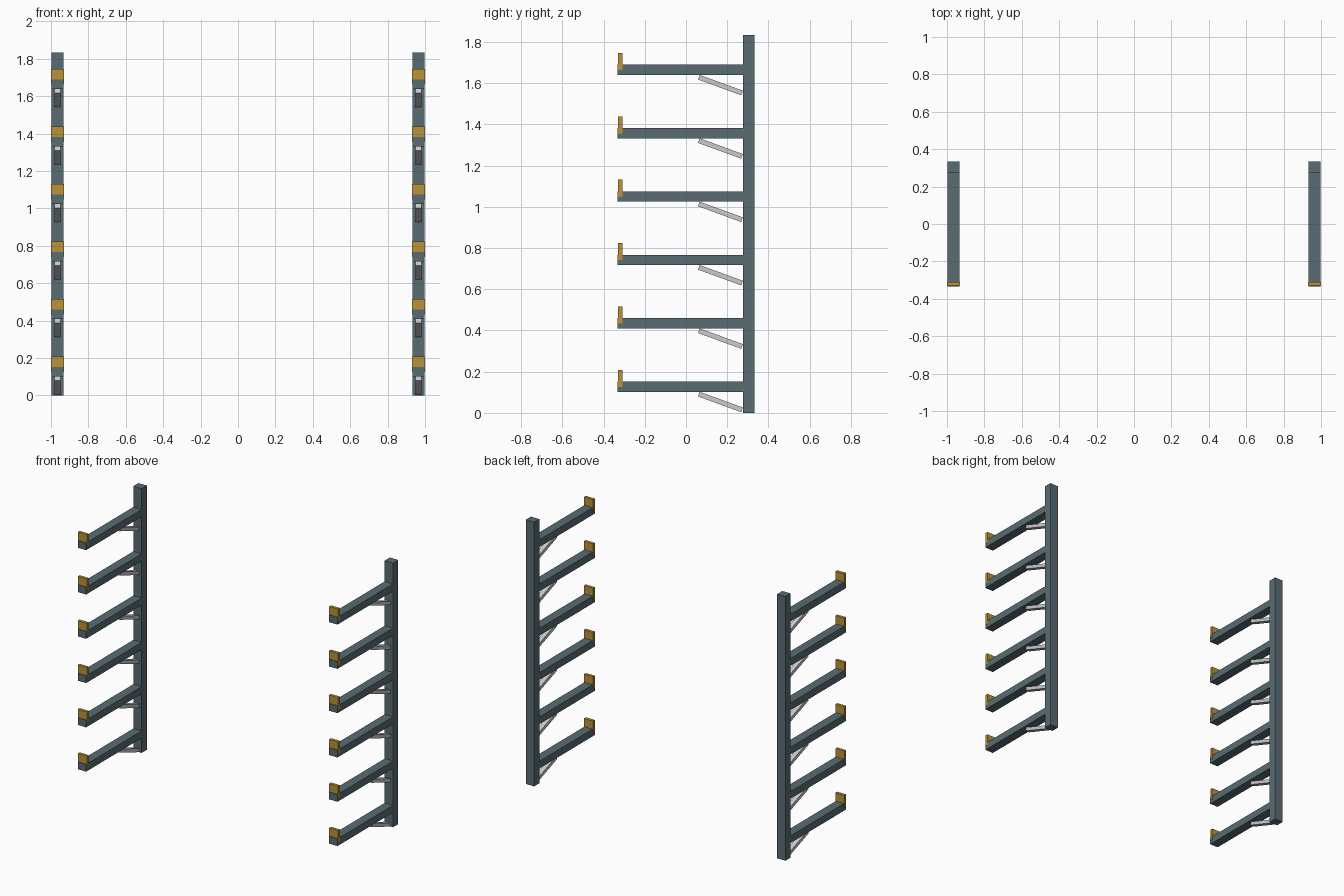
import bpy, math

if "Cube" in bpy.data.objects:
    bpy.data.objects.remove(bpy.data.objects["Cube"])

def material(name, rgb):
    m = bpy.data.materials.new(name)
    m.diffuse_color = (*rgb, 1)
    m.use_nodes = True
    m.node_tree.nodes["Principled BSDF"].inputs["Base Color"].default_value = m.diffuse_color
    return m

slate = material("slate_steel", (0.10, 0.15, 0.17))
gold = material("yellow_stop", (0.50, 0.29, 0.04))

def box(name, x, w, y0, y1, z0, z1, mat=None, tilt=0):
    bpy.ops.mesh.primitive_cube_add(size=1, location=(x, (y0 + y1) / 2, (z0 + z1) / 2))
    ob = bpy.context.object
    ob.name = name
    ob.scale = (w, y1 - y0, z1 - z0)
    ob.rotation_euler.x = tilt
    if mat:
        ob.data.materials.append(mat)
    return ob

LEVELS, PITCH, ARM_Z = 6, 0.3075, 0.102

for side, sx in (("left", -1), ("right", 1)):
    x = sx * 0.9655
    # upright post
    box(f"{side}_post", x, 0.064, 0.276, 0.333, 0, 1.834, slate)
    for i in range(LEVELS):
        z = ARM_Z + i * PITCH
        tag = f"{side}_{i + 1}"
        # cantilever arm
        box(f"arm_{tag}", x, 0.064, -0.333, 0.276, z, z + 0.05, slate)
        # end stop, slightly wider than the arm
        box(f"end_stop_{tag}", x, 0.069, -0.329, -0.309, z + 0.024, z + 0.107, gold)
        # sloping brace under the arm
        zc = z - 0.049
        box(f"brace_{tag}", x, 0.032, 0.167 - 0.1115, 0.167 + 0.1115,
            zc - 0.012, zc + 0.012, None, math.radians(-20))
